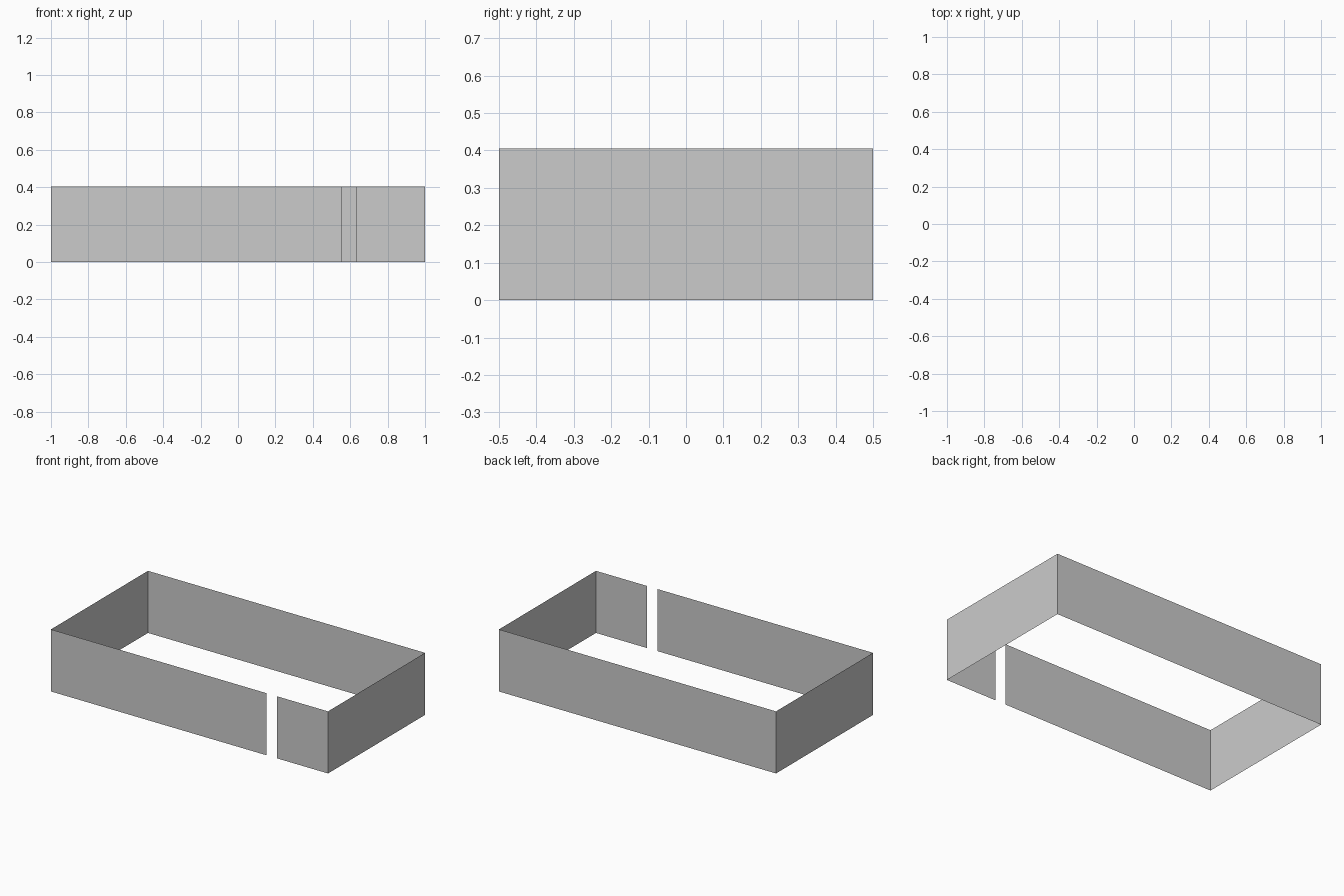
import bpy
import bmesh

if "Cube" in bpy.data.objects:
    bpy.data.objects.remove(bpy.data.objects["Cube"])

HEIGHT = 0.405
GAP_LEFT, GAP_RIGHT = 0.557, 0.632


def wall_strip(name, path):
    """Raise an open floor path into a paper-thin upright wall."""
    bm = bmesh.new()
    pts = [bm.verts.new((x, y, 0)) for x, y in path]
    edges = [bm.edges.new(pair) for pair in zip(pts, pts[1:])]
    raised = bmesh.ops.extrude_edge_only(bm, edges=edges)["geom"]
    verts = [g for g in raised if isinstance(g, bmesh.types.BMVert)]
    bmesh.ops.translate(bm, verts=verts, vec=(0, 0, HEIGHT))
    bmesh.ops.recalc_face_normals(bm, faces=bm.faces)
    mesh = bpy.data.meshes.new(name)
    bm.to_mesh(mesh)
    bm.free()
    obj = bpy.data.objects.new(name, mesh)
    bpy.context.collection.objects.link(obj)
    return obj


# Rectangular enclosure, open at the narrow doorway in the front wall
wall_strip("perimeter_wall", [
    (GAP_RIGHT, -0.5), (1, -0.5), (1, 0.5),
    (-1, 0.5), (-1, -0.5), (GAP_LEFT, -0.5),
])
